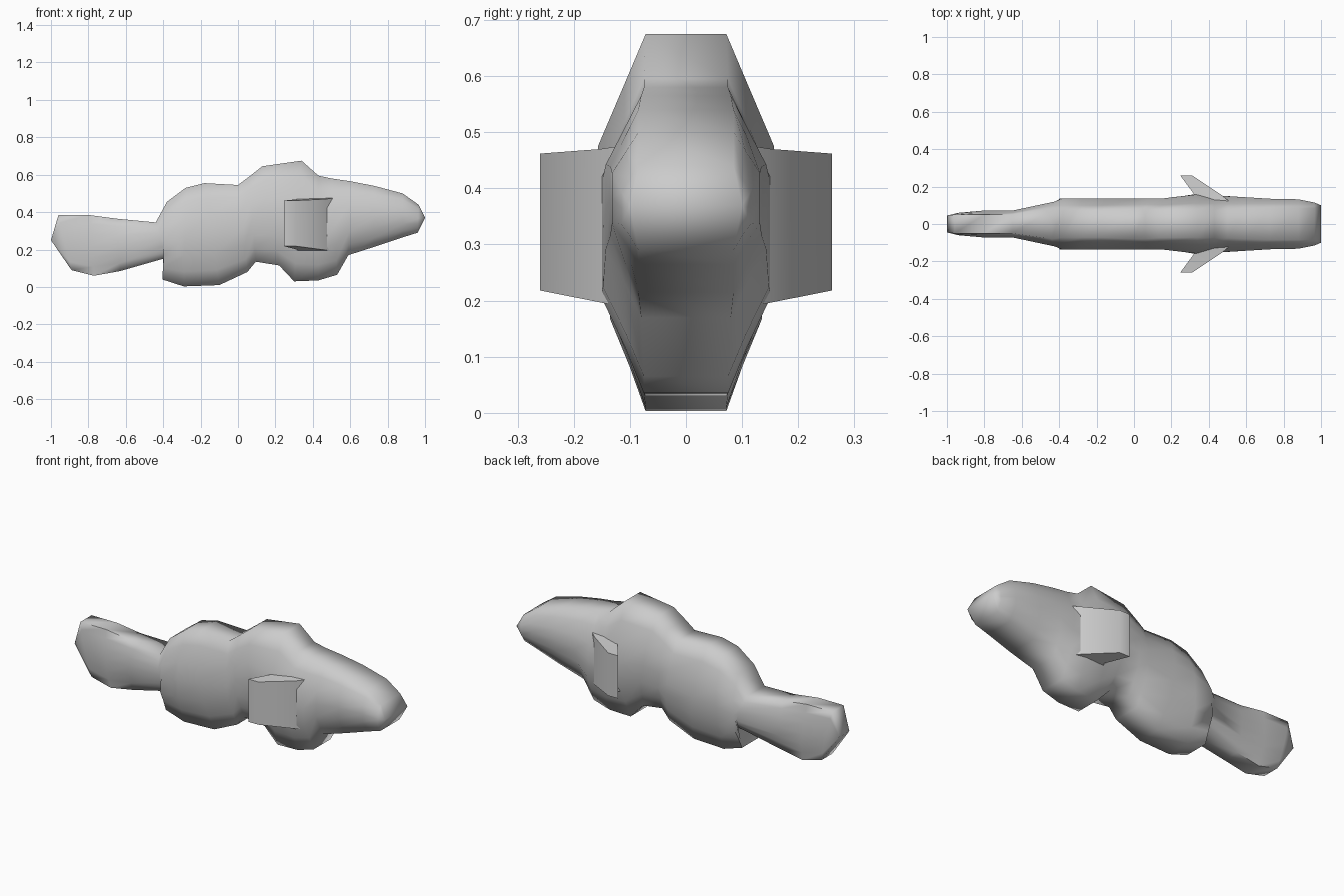
import bpy, bmesh
from math import radians

if "Cube" in bpy.data.objects:
    bpy.data.objects.remove(bpy.data.objects["Cube"])


def make_object(name, bm, angle):
    bmesh.ops.remove_doubles(bm, verts=bm.verts, dist=0.0005)
    bmesh.ops.recalc_face_normals(bm, faces=bm.faces)
    mesh = bpy.data.meshes.new(name)
    bm.to_mesh(mesh)
    bm.free()
    obj = bpy.data.objects.new(name, mesh)
    bpy.context.collection.objects.link(obj)
    bpy.ops.object.select_all(action='DESELECT')
    obj.select_set(True)
    bpy.context.view_layer.objects.active = obj
    bpy.ops.object.shade_smooth_by_angle(angle=radians(angle))
    return obj


def loft(rings):
    bm = bmesh.new()
    loops = [[bm.verts.new(p) for p in ring] for ring in rings]
    n = len(loops[0])
    for a, b in zip(loops, loops[1:]):
        for i in range(n):
            j = (i + 1) % n
            bm.faces.new((a[i], a[j], b[j], b[i]))
    bm.faces.new(loops[0])
    bm.faces.new(loops[-1])
    return bm


# Fish body stations: back x, back z, belly x, belly z, half width, edge half width
stations = [
    (-.96, .385, -.89, .09, .06, .05),
    (-.8, .385, -.77, .06, .073, .05),
    (-.65, .365, -.63, .085, .073, .05),
    (-.44, .345, -.385, .155, .12, .08),
    (-.38, .455, -.405, .04, .135, .072),
    (-.28, .53, -.29, .003, .135, .072),
    (-.18, .555, -.1, .01, .135, .072),
    (0, .545, .05, .08, .135, .08),
    (.06, .59, .095, .135, .135, .08),
    (.13, .645, .22, .115, .137, .074),
    (.34, .675, .3, .03, .157, .072),
    (.43, .595, .43, .035, .152, .075),
    (.5, .58, .53, .065, .148, .075),
    (.6, .565, .59, .17, .143, .08),
    (.73, .54, .73, .215, .135, .085),
    (.88, .5, .88, .265, .132, .085),
    (.965, .44, .96, .29, .115, .085),
]
# Cross-section: fraction of height, blend from edge width to full width
shape = [(0, 0), (.14, .45), (.31, 1), (.5, 1), (.69, 1), (.85, .45), (1, 0)]


def section(xt, zt, xb, zb, w, edge):
    side = [(xt + (xb - xt) * t, edge + (w - edge) * k, zt + (zb - zt) * t)
            for t, k in shape]
    return side + [(x, -y, z) for x, y, z in reversed(side)]


# Body with flat blade-like tail tip and snout
tail_tip = (-1, .25, -1, .25, .045, .045)
snout = (1, .37, 1, .37, .1, .1)
body = loft([section(*s) for s in [tail_tip] + stations + [snout]])
for v in body.verts:
    v.co.z = max(v.co.z, 0)
make_object("fish_body", body, 75)

# Side fins swept backwards: front x, rear x, distance out, lower z, upper z
fin_sections = [
    (.51, .30, .12, .19, .475),
    (.47, .325, .154, .197, .47),
    (.31, .247, .26, .218, .462),
]
for name, s in (("left_side_fin", -1), ("right_side_fin", 1)):
    rings = [[(xf, s * y, lo), (xf, s * y, hi), (xr, s * y, hi), (xr, s * y, lo)]
             for xf, xr, y, lo, hi in fin_sections]
    make_object(name, loft(rings), 40)
